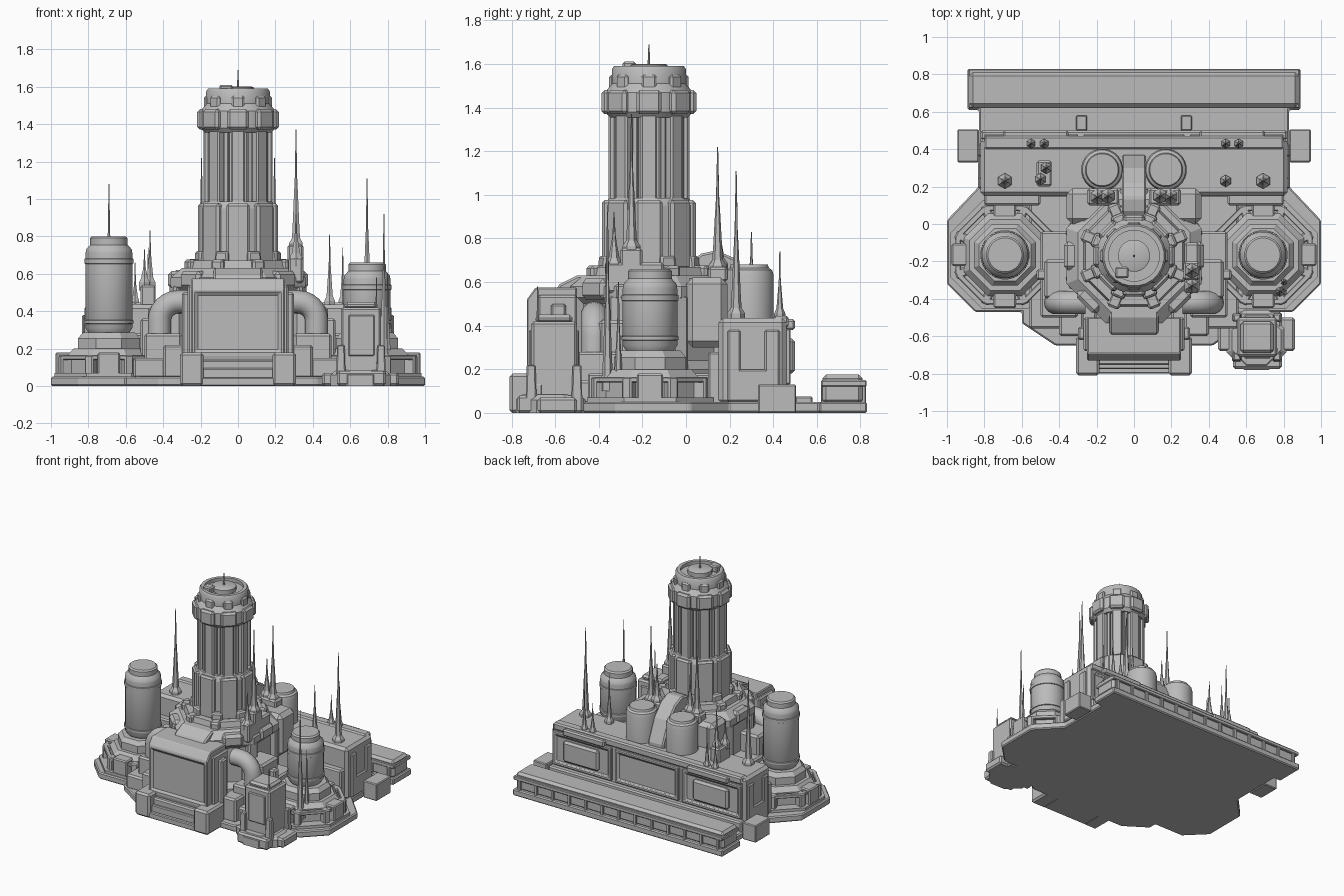
import bpy, bmesh, math
from mathutils import Matrix, Vector

grey = bpy.data.materials.new("plain grey")
grey.diffuse_color = (0.5, 0.5, 0.5, 1)


def finish(name, bm, bevel=0.0, smooth=False):
    bmesh.ops.recalc_face_normals(bm, faces=bm.faces)
    me = bpy.data.meshes.new(name)
    bm.to_mesh(me)
    bm.free()
    me.materials.append(grey)
    ob = bpy.data.objects.new(name, me)
    bpy.context.collection.objects.link(ob)
    if bevel:
        m = ob.modifiers.new("bevel", 'BEVEL')
        m.width, m.segments, m.limit_method = bevel, 1, 'ANGLE'
    if smooth:
        bpy.ops.object.select_all(action='DESELECT')
        ob.select_set(True)
        bpy.context.view_layer.objects.active = ob
        bpy.ops.object.shade_smooth_by_angle(angle=math.radians(35))
    return ob


def add_box(bm, x0, x1, y0, y1, z0, z1, rot=None, taper=1.0):
    vs = bmesh.ops.create_cube(bm, size=1)['verts']
    for v in vs:
        t = taper if v.co.z > 0 else 1.0
        v.co = Vector(((x0 + x1) / 2 + v.co.x * (x1 - x0) * t,
                       (y0 + y1) / 2 + v.co.y * (y1 - y0) * t,
                       (z0 + z1) / 2 + v.co.z * (z1 - z0)))
        if rot:
            v.co = rot @ v.co


def box(name, x0, x1, y0, y1, z0, z1, bevel=0.01, mirror=False, taper=1.0):
    bm = bmesh.new()
    add_box(bm, x0, x1, y0, y1, z0, z1, taper=taper)
    if mirror:
        add_box(bm, -x1, -x0, y0, y1, z0, z1, taper=taper)
    return finish(name, bm, bevel)


def radial(name, n, cx, cy, r0, r1, w, z0, z1, off=0.0, bevel=0.008, taper=1.0):
    """n boxes set in a ring"""
    bm = bmesh.new()
    for i in range(n):
        rot = Matrix.Translation((cx, cy, 0)) @ Matrix.Rotation(off + 2 * math.pi * i / n, 4, 'Z')
        add_box(bm, r0, r1, -w / 2, w / 2, z0, z1, rot, taper)
    return finish(name, bm, bevel)


def lathe(name, cx, cy, prof, n=8, smooth=False, bevel=0.0):
    """profile of (apothem, z) turned with n sides"""
    bm = bmesh.new()
    rings = []
    for r, z in prof:
        R = r / math.cos(math.pi / n)
        rings.append([bm.verts.new((cx + R * math.cos(2 * math.pi * (k + .5) / n),
                                    cy + R * math.sin(2 * math.pi * (k + .5) / n), z)) for k in range(n)])
    for a, b in zip(rings, rings[1:]):
        for k in range(n):
            bm.faces.new((a[k], a[(k + 1) % n], b[(k + 1) % n], b[k]))
    bm.faces.new(rings[0])
    bm.faces.new(rings[-1])
    return finish(name, bm, bevel, smooth)


def prism(name, pts, lift, d, bevel=0.0, inset_dir=None, inset=0.03):
    """polygon lifted to 3D by a function, extruded along d"""
    bm = bmesh.new()
    f = bm.faces.new([bm.verts.new(lift(*p)) for p in pts])
    r = bmesh.ops.extrude_face_region(bm, geom=[f])
    bmesh.ops.translate(bm, vec=d, verts=[g for g in r['geom'] if isinstance(g, bmesh.types.BMVert)])
    bmesh.ops.recalc_face_normals(bm, faces=bm.faces)
    if inset_dir:
        fs = [g for g in bm.faces if g.normal.dot(Vector(inset_dir)) > 0.98]
        bmesh.ops.inset_individual(bm, faces=fs, thickness=inset, depth=0)
        bmesh.ops.inset_individual(bm, faces=fs, thickness=0.006, depth=-0.012)
    return finish(name, bm, bevel)


def spire(name, x, y, z0, z1, r=0.016):
    h = z1 - z0
    lathe(name, x, y, [(r * 2, z0 - .02), (r * 2, z0 + .025), (r * 1.2, z0 + .05), (r, z0 + .1 * h + .05),
                       (r * .6, z0 + .45 * h), (r * .35, z0 + .6 * h), (.002, z1)], 6)


# base plate outline
half = [(0.89, 0.83), (0.89, 0.61), (0.83, 0.61), (0.83, 0.2), (1.0, 0.02), (1.0, -0.32),
        (0.85, -0.47), (0.6, -0.47), (0.6, -0.53), (0.42, -0.65), (0.3, -0.65)]
outline = half + [(-x, y) for x, y in reversed(half)]
prism("base_plate", outline, lambda x, y: (x, y, 0), (0, 0, 0.05), 0.008)

# rear wall, roof strip and back panels
box("rear_hall", -0.82, 0.82, 0.15, 0.46, 0.04, 0.435, 0.02)
box("rear_roof_strip", -0.8, 0.8, 0.4, 0.47, 0.39, 0.445)
box("rear_skirt", -0.82, 0.82, 0.45, 0.5, 0.04, 0.12)
for i, (a, b) in enumerate(((-0.8, -0.3), (-0.27, 0.27), (0.3, 0.8))):
    prism("rear_panel_%d" % i, [(a, .13), (b, .13), (b, .385), (a, .385)],
          lambda x, z: (x, 0.44, z), (0, 0.04, 0), 0.006, (0, 1, 0), 0.035)
box("rear_hatch", 0.4, 0.7, 0.46, 0.5, 0.18, 0.34, 0.015, True)
box("rear_lintel", 0.35, 0.7, 0.45, 0.5, 0.38, 0.43, 0.01, True)
box("hall_side_panel", 0.8, 0.835, 0.19, 0.25, 0.06, 0.38, 0.008, True)
box("hall_side_panel_back", 0.8, 0.835, 0.36, 0.43, 0.06, 0.38, 0.008, True)
box("hall_side_sill", 0.8, 0.835, 0.19, 0.43, 0.05, 0.2, 0.008, True)
box("side_crate", 0.83, 0.945, 0.33, 0.505, 0, 0.13, 0.006, True)
box("hall_front_step", 0.5, 0.8, 0.1, 0.18, 0.04, 0.28, 0.01, True)

# rear trench bar with ribs
box("rear_bar", -0.88, 0.88, 0.625, 0.81, 0.04, 0.175, 0.018)
bm = bmesh.new()
for i in range(13):
    x = -0.84 + 0.14 * i
    add_box(bm, x - .012, x + .012, 0.62, 0.825, 0.04, 0.13)
finish("rear_bar_ribs", bm, 0.004)
box("rear_bar_lip", -0.885, 0.885, 0.62, 0.828, 0.12, 0.15, 0.005)
box("trench_block", 0.25, 0.31, 0.5, 0.58, 0.04, 0.075, 0.006, True)

# side tanks on stepped octagon pedestals
for s, top, nm in ((-1, 0.8, "left"), (1, 0.66, "right")):
    cx, cy = s * 0.69, -0.165
    lathe(nm + "_pedestal", cx, cy, [(0.29, .04), (0.29, .07), (0.22, .07), (0.22, .165), (0.19, .2),
                                     (0.165, .2), (0.165, .255), (0.14, .285)], 8)
    radial(nm + "_pedestal_posts", 8, cx, cy, 0.2, 0.285, 0.05, .05, .165, math.pi / 8)
    radial(nm + "_pedestal_doors", 4, cx, cy, 0.18, 0.285, 0.12, .05, .18, 0)
    radial(nm + "_pedestal_rail", 8, cx, cy, 0.235, 0.265, 0.2, .14, .165, 0, 0.004)
    lathe(nm + "_tank", cx, cy, [(0.105, .28), (0.125, .31), (0.125, top - .09), (0.122, top - .07),
                                 (0.1, top - .045), (0.1, top - .01), (0.09, top), (0.07, top)], 24, True)
    lathe(nm + "_tank_band", cx, cy, [(0.12, .33), (.131, .335), (.131, .35), (.12, .355)], 24, True)
    lathe(nm + "_tank_band_top", cx, cy, [(0.12, top - .15), (.13, top - .145), (.13, top - .12), (.12, top - .115)], 24, True)

# central body
lathe("body_core", 0, -0.17, [(0.36, .04), (0.36, .2), (0.33, .24), (0.33, .5), (0.36, .53), (0.36, .58),
                              (0.3, .63), (0.27, .63), (0.26, .67), (0.2, .67)], 8)
radial("collar_blocks", 8, 0, -0.17, 0.24, 0.375, 0.15, 0.52, 0.615, 0, 0.02)
radial("collar_corners", 8, 0, -0.17, 0.2, 0.3, 0.07, 0.6, 0.675, math.pi / 8, 0.012)
radial("body_buttress", 8, 0, -0.17, 0.3, 0.385, 0.08, 0.05, 0.54, math.pi / 8, 0.012)
box("rear_shoulder", 0.1, 0.36, 0.0, 0.19, 0.3, 0.62, 0.03, True)
box("rear_shoulder_cap", 0.08, 0.25, 0.1, 0.19, 0.6, 0.67, 0.012, True)

# side wings with curved pipes
box("wing_low", 0.2, 0.56, -0.56, 0.16, 0.04, 0.15, 0.012, True)
box("wing_mid", 0.3, 0.5, -0.5, -0.04, 0.1, 0.28, 0.012, True)
box("wing_high", 0.3, 0.48, -0.4, -0.19, 0.2, 0.425, 0.015, True)
box("wing_rib", 0.34, 0.52, -0.3, -0.24, 0.1, 0.36, 0.01, True)
box("wing_front_block", 0.27, 0.4, -0.6, -0.45, 0.04, 0.22, 0.012, True)
for s, nm in ((-1, "left"), (1, "right")):
    bm = bmesh.new()
    path = [((0.26, 0.45), math.pi / 2)]
    path += [((0.32 + 0.1 * math.cos(a), 0.35 + 0.1 * math.sin(a)), a)
             for a in [math.pi / 2 * (1 - k / 6) for k in range(7)]]
    path += [((0.42, 0.1), 0)]
    prev = None
    for (x, z), a in path:
        ring = []
        for k in range(14):
            t = 2 * math.pi * k / 14
            u = 0.062 * math.cos(t)
            ring.append(bm.verts.new((s * (x + u * math.cos(a)), -0.42 + 0.062 * math.sin(t), z + u * math.sin(a))))
        if prev:
            for k in range(14):
                bm.faces.new((prev[k], prev[(k + 1) % 14], ring[(k + 1) % 14], ring[k]))
        else:
            bm.faces.new(ring)
        prev = ring
    bm.faces.new(prev)
    finish(nm + "_pipe", bm, 0, True)
    lathe(nm + "_pipe_collar", s * 0.42, -0.42, [(.075, .1), (.075, .2), (.068, .215)], 12)

# front gate block with recessed panel
prism("front_gate", [(-.5, .04), (-.7, .04), (-.73, .16), (-.73, .52), (-.69, .575), (-.5, .575)],
      lambda y, z: (-0.25, y, z), (0.5, 0, 0), 0.008, (0, -1, 0), 0.035)
prism("gate_roof", [(-.45, .56), (-.6, .56), (-.58, .59), (-.5, .63), (-.45, .63)],
      lambda y, z: (-0.13, y, z), (0.26, 0, 0), 0.01)
box("gate_side", 0.235, 0.27, -0.68, -0.5, 0.05, 0.54, 0.01, True)
box("gate_side_rib", 0.26, 0.3, -0.62, -0.55, 0.05, 0.5, 0.01, True)
box("gate_foot", 0.185, 0.31, -0.81, -0.6, 0, 0.18, 0.014, True)
box("gate_step_low", -0.2, 0.2, -0.8, -0.6, 0, 0.045, 0.006)
box("gate_step_mid", -0.2, 0.2, -0.775, -0.6, 0.04, 0.095, 0.006)
box("gate_step_top", -0.2, 0.2, -0.755, -0.6, 0.085, 0.14, 0.01)

# small corner tower
lathe("corner_base", 0.655, -0.62, [(0.16, 0), (0.16, .06), (0.13, .085)], 8)
box("corner_base_wide", 0.45, 0.86, -0.68, -0.5, 0, 0.07, 0.012)
box("corner_base_deep", 0.53, 0.79, -0.775, -0.47, 0, 0.08, 0.012)
prism("corner_tower", [(.55, -.71), (.765, -.71), (.765, -.5), (.55, -.5)],
      lambda x, y: (x, y, 0.06), (0, 0, 0.36), 0.012)
bm = bmesh.new()
for x in (.55, .765):
    for y in (-.71, -.5):
        add_box(bm, x - .025, x + .025, y - .025, y + .025, 0.06, 0.22, taper=.8)
finish("corner_tower_feet", bm, 0.006)
box("corner_tower_cap", 0.57, 0.745, -0.69, -0.52, 0.41, 0.45, 0.015)
box("corner_tower_panel", 0.59, 0.73, -0.72, -0.49, 0.16, 0.38, 0.006)

# main tower: lower drum, ribbed column, crown
lathe("tower_drum", 0, -0.17, [(0.2, .64), (0.2, .95), (0.185, .985), (0.16, .985)], 16)
radial("drum_panels", 8, 0, -0.17, 0.15, 0.215, 0.125, 0.66, 0.975, 0, 0.012)
radial("drum_foot", 8, 0, -0.17, 0.18, 0.24, 0.08, 0.64, 0.72, math.pi / 8, 0.01, 0.9)
lathe("tower_column", 0, -0.17, [(0.15, .97), (0.15, 1.4)], 16, True)
radial("column_ribs", 8, 0, -0.17, 0.12, 0.185, 0.075, 0.97, 1.38, 0, 0.008)
radial("column_thin_ribs", 8, 0, -0.17, 0.12, 0.17, 0.025, 0.97, 1.38, math.pi / 8, 0.003)
lathe("tower_crown", 0, -0.17, [(0.18, 1.355), (0.2, 1.38), (0.2, 1.47), (0.17, 1.51), (0.17, 1.575), (0.16, 1.59),
                                (0.135, 1.59), (0.135, 1.565), (0.085, 1.565), (0.085, 1.595), (0.075, 1.6)], 24, True)
radial("crown_blocks", 8, 0, -0.17, 0.14, 0.218, 0.115, 1.37, 1.48, 0, 0.014)
radial("crown_fins", 8, 0, -0.17, 0.14, 0.182, 0.07, 1.47, 1.55, 0, 0.01)
box("crown_hatch", -0.1, -0.03, -0.29, -0.23, 1.56, 1.61, 0.008)
lathe("crown_mast", 0, -0.17, [(.006, 1.58), (.002, 1.69)], 6)

# rear drums with strap between
for s, nm in ((-1, "left"), (1, "right")):
    lathe(nm + "_rear_drum", s * 0.17, 0.29, [(.112, .4), (.112, .63), (.105, .655), (.09, .665), (.085, .68), (.07, .68)], 24, True)
prism("drum_strap", [(-.02, .5), (-.02, .66), (.07, .73), (.14, .745), (.22, .71), (.3, .62), (.37, .46), (.37, .4), (.05, .4)],
      lambda y, z: (-0.065, y, z), (0.13, 0, 0), 0.01)

# equipment box beside the tower
box("equipment_arm", 0.27, 0.35, -0.37, -0.1, 0.55, 0.69, 0.012)
box("equipment_box", 0.265, 0.35, -0.3, -0.2, 0.66, 0.755, 0.01)
box("roof_box", -0.52, -0.44, 0.2, 0.34, 0.42, 0.54, 0.01)

# spires: x, y, foot height, tip height
for i, (x, y, a, b) in enumerate((
        (-0.69, 0.23, .43, 1.08), (0.69, 0.23, .43, 1.11), (0.49, 0.23, .43, .81), (-0.47, 0.3, .53, .83),
        (-0.5, 0.24, .53, .73), (-0.195, 0.145, .65, 1.22), (0.195, 0.145, .65, 1.22),
        (-0.14, 0.15, .66, .95), (0.14, 0.15, .66, .95), (0.31, -0.25, .74, 1.37), (0.31, -0.33, .66, .92),
        (0.78, -0.36, .12, .92), (0.8, -0.31, .12, .6), (0.74, -0.68, .1, .58))):
    spire("spire_%d" % i, x, y, a, b, 0.018 if b > 0.9 and a < 0.8 else 0.014)
for i, x in enumerate((-0.55, -0.48, 0.49, 0.56)):
    spire("rear_spire_%d" % i, x, 0.43, 0.43, 0.66 + 0.08 * (i % 2), 0.011)
